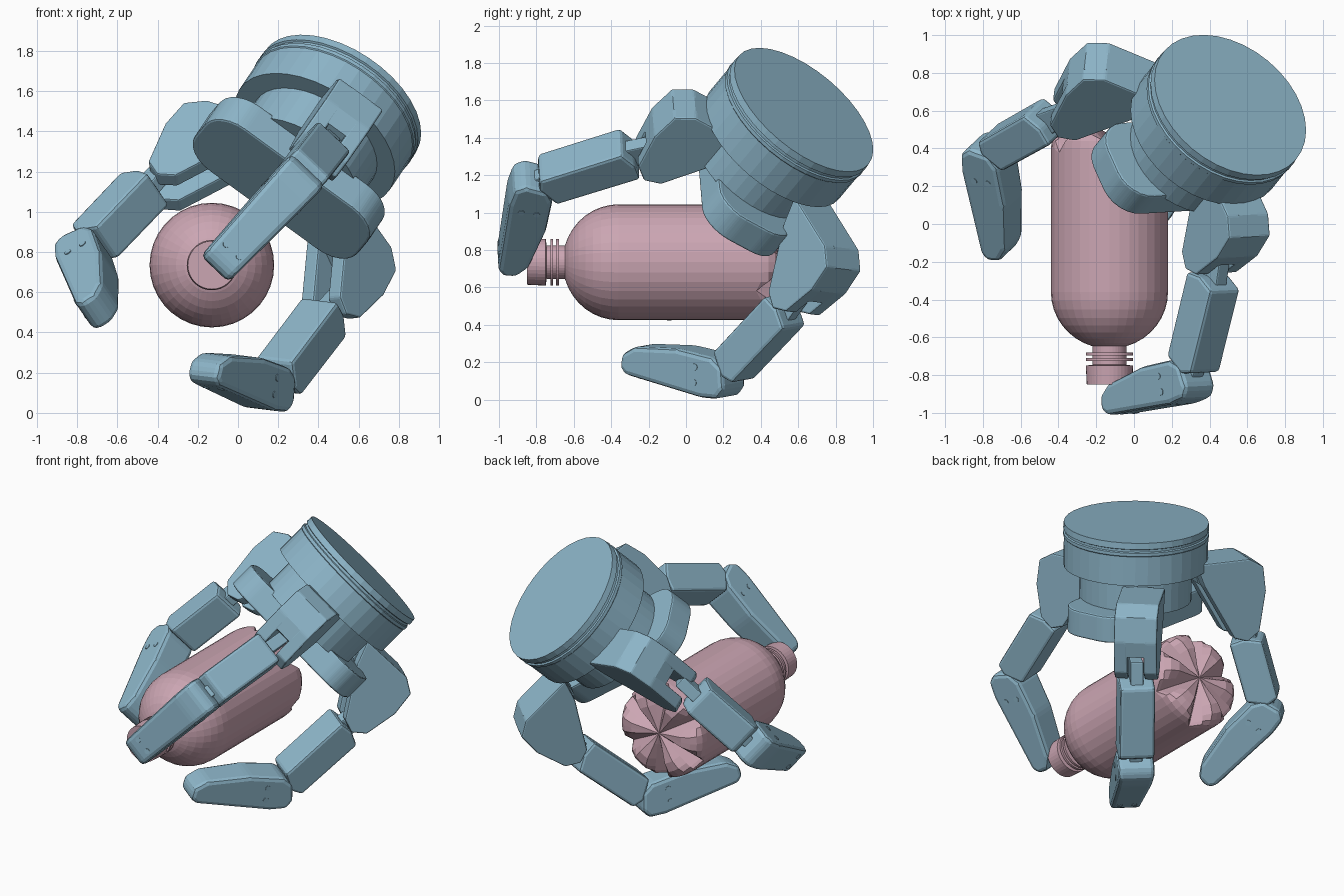
import bpy, bmesh, math
from mathutils import Vector as V

if "Cube" in bpy.data.objects:
    bpy.data.objects.remove(bpy.data.objects["Cube"])


def material(name, col):
    m = bpy.data.materials.new(name)
    m.diffuse_color = (*col, 1)
    m.use_nodes = True
    m.node_tree.nodes["Principled BSDF"].inputs["Base Color"].default_value = m.diffuse_color
    return m


BLUE = material("blue_metal", (0.27, 0.47, 0.59))
PINK = material("pink_plastic", (0.60, 0.38, 0.45))


def finish(name, bm, mat):
    bmesh.ops.remove_doubles(bm, verts=bm.verts, dist=1e-5)
    bmesh.ops.recalc_face_normals(bm, faces=bm.faces)
    me = bpy.data.meshes.new(name)
    bm.to_mesh(me)
    bm.free()
    me.materials.append(mat)
    ob = bpy.data.objects.new(name, me)
    bpy.context.collection.objects.link(ob)
    return ob


def lathe(name, prof, origin, axis, seg, mat, tweak=None):
    """Revolve (height, radius) pairs about an axis."""
    axis = V(axis).normalized()
    e1 = axis.cross(V((1, 0, 0))).normalized()
    e2 = axis.cross(e1)
    bm = bmesh.new()
    rings = []
    for h, r in prof:
        ring = []
        for i in range(seg):
            a = 2 * math.pi * i / seg
            hh = tweak(h, r, a) if tweak else h
            ring.append(bm.verts.new(V(origin) + axis * hh + (e1 * math.cos(a) + e2 * math.sin(a)) * r))
        rings.append(ring)
    for p, q in zip(rings, rings[1:]):
        for i in range(seg):
            j = (i + 1) % seg
            bm.faces.new((p[i], p[j], q[j], q[i]))
    return finish(name, bm, mat)


def prism(name, pts, origin, u, v, w, width, offset=0, bevel=0.015, taper=0):
    """Extrude a profile in the (u, v) plane along w; taper narrows it with u."""
    bm = bmesh.new()
    sides = []
    for sgn in (-1, 1):
        sides.append([bm.verts.new(origin + u * a + v * b + w * (offset + sgn * width / 2 * (1 - taper * max(a, 0))))
                      for a, b in pts])
    bm.faces.new(sides[0])
    bm.faces.new(sides[1])
    n = len(pts)
    for i in range(n):
        j = (i + 1) % n
        bm.faces.new((sides[0][i], sides[0][j], sides[1][j], sides[1][i]))
    if bevel:
        bmesh.ops.recalc_face_normals(bm, faces=bm.faces)
        bmesh.ops.bevel(bm, geom=bm.edges[:], offset=bevel, segments=2, profile=0.5,
                        affect='EDGES', clamp_overlap=True)
    return finish(name, bm, BLUE)


# bottle: cap, neck rings, round shoulder, body, grooved petal base
def petals(h, r, a):
    d = abs((a + math.pi / 6) % (math.pi / 3) - math.pi / 6)
    k = max(0, 1 - d / math.radians(15))
    return min(h, 0.485 - 0.11 * k * r / 0.31) if k > 0 and h > 0.3 else h


prof = [(-.85, 0), (-.85, .12), (-.75, .125), (-.745, .09), (-.725, .09), (-.725, .125), (-.71, .125),
        (-.71, .09), (-.695, .09), (-.695, .125), (-.68, .125), (-.68, .09)]
for i in range(9):
    p = math.radians(73 * (1 - i / 8))
    prof.append((-.36 - .3 * math.sin(p), .31 * math.cos(p)))
prof += [(.34, .31), (.40, .31), (.44, .305), (.475, .285), (.50, .25), (.51, .19), (.49, .08), (.48, 0)]
lathe("bottle", prof, (-.13, 0, .735), (0, 1, 0), 36, PINK, petals)

# hand base: mounting disc with grooved rim and a neck
D = V((.51, .63, 1.55))
N = V((.46, .57, .68)).normalized()
lathe("hand_base", [(0, 0), (0, .452), (-.04, .455), (-.045, .445), (-.06, .445), (-.065, .455), (-.085, .455),
                    (-.09, .45), (-.28, .45), (-.28, .35), (-.50, .35), (-.50, 0)], D, N, 36, BLUE)

# palm: long plate with rounded ends, lying across the hand
RB = V((.37, -.82, .44)).normalized()
RS = N.cross(RB).normalized()
palm = []
for cx, cy, start in ((.33, .07, 0), (-.33, .07, 90), (-.33, -.07, 180), (.33, -.07, 270)):
    for i in range(7):
        a = math.radians(start + 15 * i)
        palm.append((cx + .17 * math.cos(a), cy + .17 * math.sin(a)))
prism("palm", palm, D - N * .56, RS, RB, N, .17, bevel=0.012)

# fingers: turn about the hand axis, housing lift and shift, knuckle, first bend, tip
FINGERS = {
    "left": (240, .05, (.05, .03, -.02), (-.40, .575, 1.18), (-.765, .375, .80), (-.70, -.19, .48)),
    "front": (0, 0, (-.02, .03, -.03), (.44, -.21, 1.34), (.295, -.815, 1.155), (-.135, -.955, .695)),
    "right": (120, 0, (.01, .02, 0), (.475, .585, .54), (.165, .205, .13), (-.17, -.30, .215)),
}
HOUSING = [(-.36, .40), (0, .40), (.10, .34), (.12, .18), (.08, -.03), (.0, -.09), (-.09, -.06), (-.30, .25)]
CORE = [(-.36, .40), (0, .40), (.10, .34), (.12, .18), (.10, .08), (.05, .07), (.0, .14), (-.22, .19), (-.31, .25)]
TIP = [(-.07, -.06), (-.03, -.115), (.08, -.122), (.58, -.07), (.62, -.035), (.61, .04), (.53, .09),
       (.25, .12), (.02, .105), (-.05, .06)]

for side, (turn, lift, shift, j1, j2, tip) in FINGERS.items():
    j1, j2, tip = V(j1), V(j2), V(tip)
    d1, d2 = (j2 - j1).normalized(), (tip - j2).normalized()
    s = d1.cross(d2).normalized()
    L = (j2 - j1).length

    # forked knuckle housing
    out = RB * math.cos(math.radians(turn)) + RS * math.sin(math.radians(turn))
    hs = N.cross(out).normalized()
    base = j1 + V(shift)
    top = [(a, b + (lift if b > .1 else 0)) for a, b in HOUSING]
    core = [(a, b + lift) for a, b in CORE]
    for sg in (-1, 1):
        prism(side + "_knuckle_cheek", top, base, out, N, hs, .085, offset=sg * .0925, bevel=.01)
    prism(side + "_knuckle_core", core, base, out, N, hs, .12, bevel=0)

    # first link: narrow tongue through both joints plus a thick body
    v1 = s.cross(d1)
    prism(side + "_link_tongue", [(-.05, -.05), (.12, -.07), (L - .1, -.07), (L, -.05), (L, .05), (L - .1, .06),
                                  (.12, .07), (-.05, .05)], j1, d1, v1, s, .08, bevel=.008)
    prism(side + "_link_body", [(.11, -.105), (L - .07, -.10), (L - .04, -.03), (L - .09, .10), (.08, .10), (.07, .0)],
          j1, d1, v1, s, .22, bevel=.018)

    # fingertip with screws on its back and flanks
    v2 = s.cross(d2)
    prism(side + "_fingertip", TIP, j2, d2, v2, s, .23, bevel=.03, taper=.3)
    for sg in (-1, 1):
        lathe(side + "_back_screw", [(0, 0), (0, .018), (.012, .018), (.012, 0)],
              j2 + d2 * .5 - v2 * .07 + s * sg * .045, -v2, 10, BLUE)
        for h in (-.045, .04):
            lathe(side + "_flank_screw", [(0, 0), (0, .018), (.008, .018), (.008, 0)],
                  j2 + d2 * .12 + v2 * h + s * sg * .106, s * sg, 10, BLUE)
